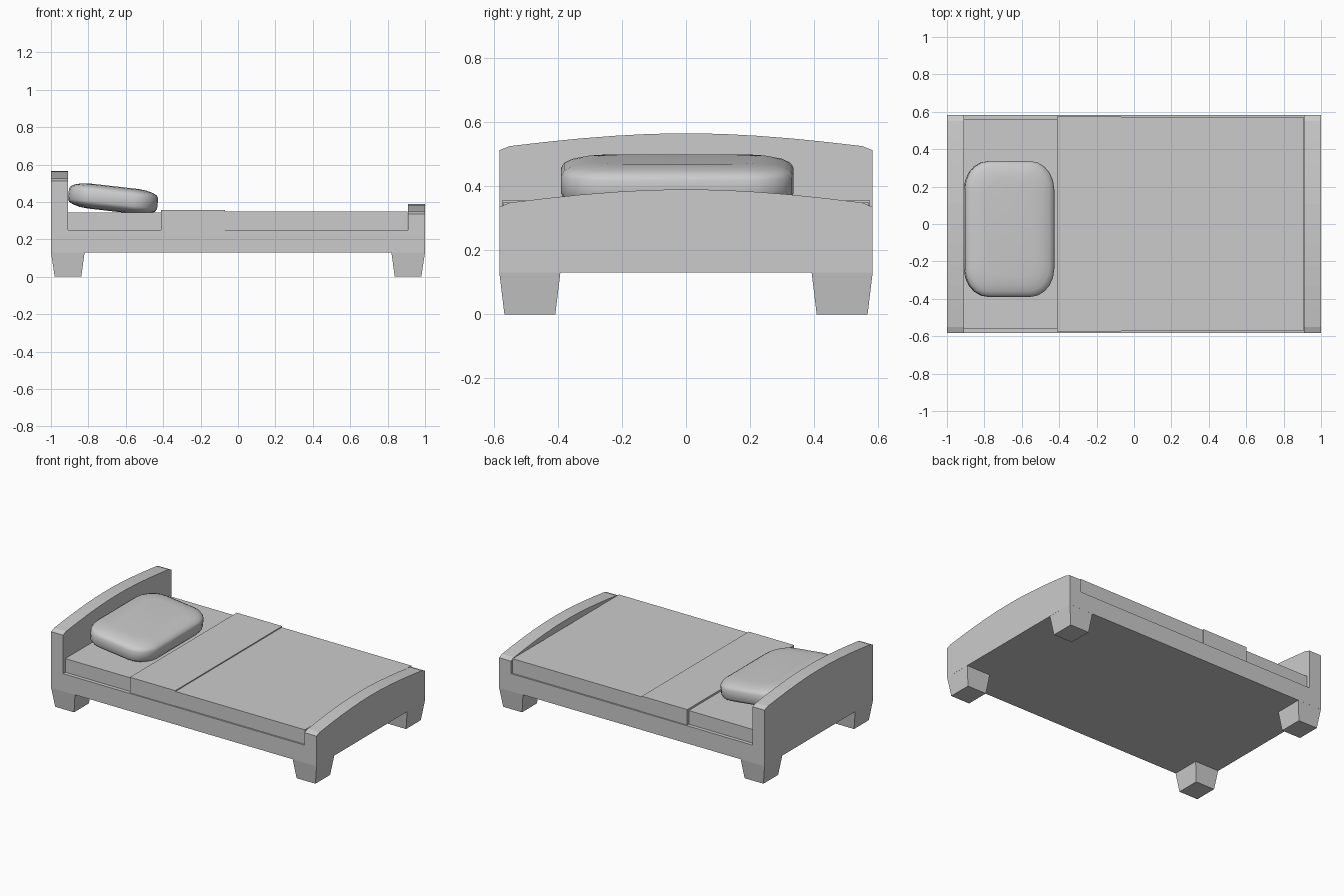
import bpy, bmesh, math

if "Cube" in bpy.data.objects:
    bpy.data.objects.remove(bpy.data.objects["Cube"])

W = 0.583  # half width of the bed


def add_mesh(name, verts, faces):
    me = bpy.data.meshes.new(name)
    me.from_pydata(verts, [], faces)
    bm = bmesh.new()
    bm.from_mesh(me)
    bmesh.ops.recalc_face_normals(bm, faces=bm.faces)
    bm.to_mesh(me)
    bm.free()
    ob = bpy.data.objects.new(name, me)
    bpy.context.collection.objects.link(ob)
    return ob


def loft(name, rings):
    """Skin equal-sized rings of points and cap both ends."""
    n = len(rings[0])
    faces = [(r * n + i, r * n + (i + 1) % n, (r + 1) * n + (i + 1) % n, (r + 1) * n + i)
             for r in range(len(rings) - 1) for i in range(n)]
    faces += [tuple(range(n)), tuple(range((len(rings) - 1) * n, len(rings) * n))]
    return add_mesh(name, [p for r in rings for p in r], faces)


def rect(x0, x1, y0, y1, z):
    return [(x0, y0, z), (x1, y0, z), (x1, y1, z), (x0, y1, z)]


def box(name, x0, x1, half_y, z0, z1):
    return loft(name, [rect(x0, x1, -half_y, half_y, z) for z in (z0, z1)])


# Head and foot boards with a shallow arched top
def board(name, x0, x1, edge, peak):
    half = [(0.55, 0.25), (0.44, 0.49), (0.33, 0.70), (0.22, 0.86), (0.11, 0.97)]
    arch = [(W, 0)] + half + [(0, 1)] + [(-y, t) for y, t in reversed(half)] + [(-W, 0)]
    outline = [(-W, 0.13), (W, 0.13)] + [(y, edge + t * (peak - edge)) for y, t in arch]
    return loft(name, [[(x, y, z) for y, z in outline] for x in (x0, x1)])


board("headboard", -1.0, -0.91, 0.512, 0.565)
board("footboard", 0.91, 1.0, 0.335, 0.39)

# Base frame, mattress, blanket and its folded band
box("bed_frame", -0.91, 0.91, W, 0.13, 0.25)
box("mattress", -0.91, 0.905, 0.558, 0.245, 0.343)
box("blanket", -0.41, 0.905, 0.572, 0.245, 0.349)
box("blanket_fold", -0.412, -0.07, 0.575, 0.245, 0.356)

# Four tapered legs
for sx, xn in ((-1, "head"), (1, "foot")):
    for sy, yn in ((-1, "front"), (1, "back")):
        loft(f"{xn}_{yn}_leg", [
            rect(sx * 0.98, sx * 0.838, sy * 0.567, sy * 0.408, 0),
            rect(sx * 1.0, sx * 0.82, sy * W, sy * 0.392, 0.132)])


# Pillow: inset rounded rectangles stacked and tilted
def rounded(hx, hy, rx, ry, z, seg=5):
    pts = []
    for q, (sx, sy) in enumerate(((1, 1), (-1, 1), (-1, -1), (1, -1))):
        for i in range(seg + 1):
            a = math.pi / 2 * (q + i / seg)
            pts.append((sx * (hx - rx) + rx * math.cos(a),
                        sy * (hy - ry) + ry * math.sin(a), z))
    return pts


profile = [(0.11, 0.067), (0.065, 0.063), (0.03, 0.054), (0.009, 0.043), (0, 0.028)]
levels = [(i, -z) for i, z in profile] + list(reversed(profile))
pillow = loft("pillow", [rounded(0.24 - i, 0.363 - i, 0.13 - i * 0.6, 0.15 - i * 0.6, z)
                         for i, z in levels])
pillow.location = (-0.668, -0.027, 0.417)
pillow.rotation_euler = (0, math.radians(6.5), 0)
bpy.context.view_layer.objects.active = pillow
pillow.select_set(True)
bpy.ops.object.shade_smooth_by_angle(angle=math.radians(35))
